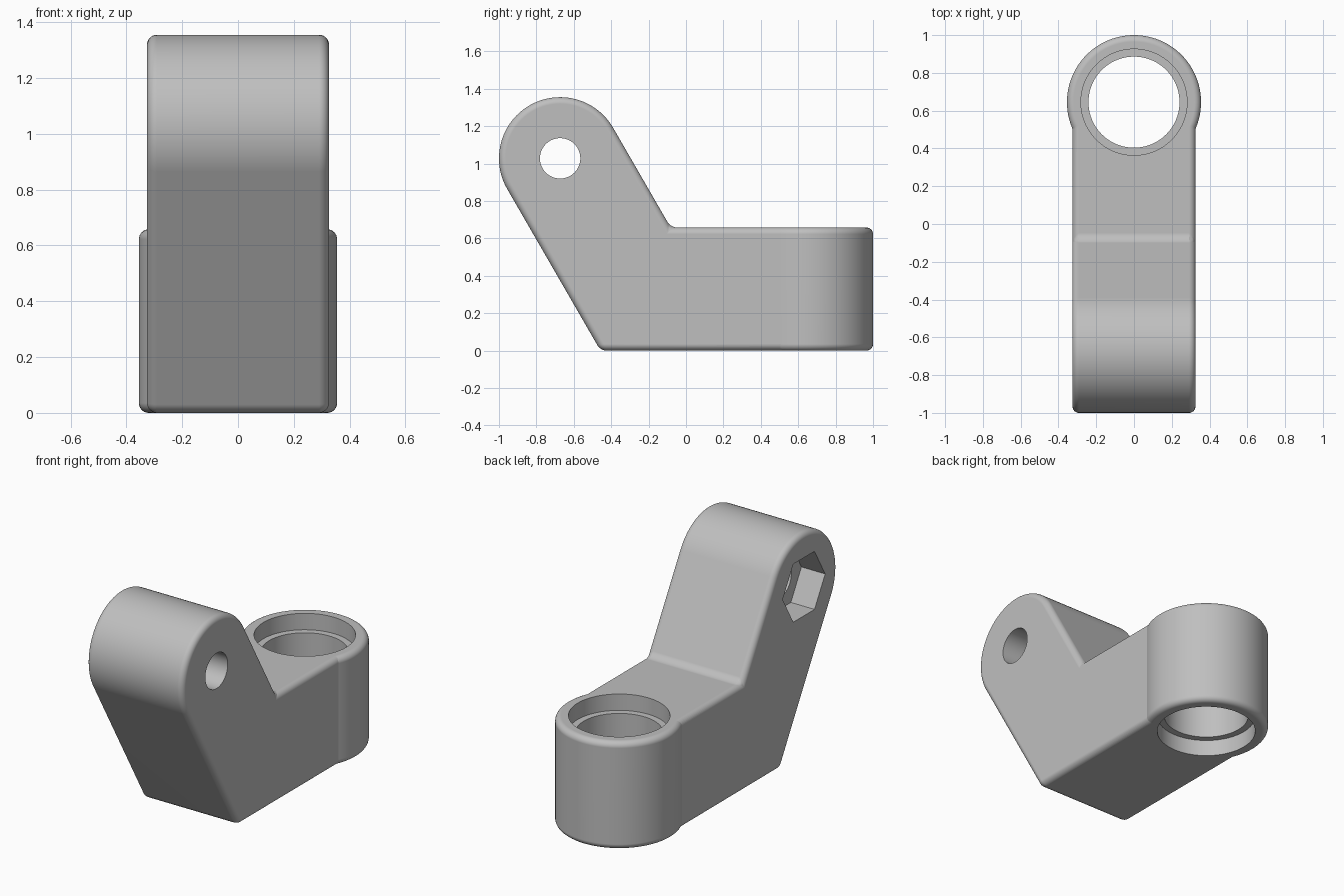
import bpy, bmesh
from math import sin, cos, tan, pi, radians

cube = bpy.data.objects.get("Cube")
if cube:
    bpy.data.objects.remove(cube, do_unlink=True)

# Single grey material
grey = bpy.data.materials.new("plain_grey")
grey.use_nodes = True
colour = (0.52, 0.52, 0.52, 1)
grey.diffuse_color = colour
grey.node_tree.nodes["Principled BSDF"].inputs["Base Color"].default_value = colour

HALF_W = 0.326                                # half width of the arm
HEIGHT = 0.658                                # height of the foot
PIVOT_Y, PIVOT_Z, PIVOT_R = -0.673, 1.028, 0.327
RING_Y, RING_R = 0.645, 0.355
EDGE = 0.035                                  # rounding of outer edges


def arc(cx, cy, r, start, end, n):
    """Points along an arc, both ends included."""
    angles = [radians(start + (end - start) * i / n) for i in range(n + 1)]
    return [(cx + r * cos(a), cy + r * sin(a)) for a in angles]


def circle(cx, cy, r, n=96):
    return arc(cx, cy, r, 0, 360, n)[:-1]


def prism(name, points, axis, low, high):
    """Extrude a closed outline along x or z."""
    bm = bmesh.new()

    def place(p, h):
        return (h, p[0], p[1]) if axis == "x" else (p[0], p[1], h)

    face = bm.faces.new([bm.verts.new(place(p, low)) for p in points])
    moved = bmesh.ops.extrude_face_region(bm, geom=[face])["geom"]
    step = (high - low, 0, 0) if axis == "x" else (0, 0, high - low)
    bmesh.ops.translate(bm, vec=step,
                        verts=[v for v in moved if isinstance(v, bmesh.types.BMVert)])
    bmesh.ops.recalc_face_normals(bm, faces=bm.faces)
    mesh = bpy.data.meshes.new(name)
    bm.to_mesh(mesh)
    bm.free()
    mesh.materials.append(grey)
    obj = bpy.data.objects.new(name, mesh)
    bpy.context.collection.objects.link(obj)
    return obj


def activate(obj):
    bpy.ops.object.select_all(action="DESELECT")
    obj.select_set(True)
    bpy.context.view_layer.objects.active = obj


def apply(obj, mod):
    activate(obj)
    bpy.ops.object.modifier_apply(modifier=mod.name)


def round_edges(obj):
    mod = obj.modifiers.new("rounding", "BEVEL")
    mod.width = EDGE
    mod.segments = 8
    mod.limit_method = "ANGLE"
    mod.angle_limit = radians(30)
    mod.use_clamp_overlap = False
    apply(obj, mod)


def combine(obj, other, operation):
    mod = obj.modifiers.new("combine", "BOOLEAN")
    mod.operation = operation
    mod.solver = "EXACT"
    mod.object = other
    apply(obj, mod)
    bpy.data.objects.remove(other, do_unlink=True)


# Angled arm and foot: tangent lines run down from the rounded head
head = arc(PIVOT_Y, PIVOT_Z, PIVOT_R, 30, 210, 48)
slope = tan(radians(60))
notch = (head[0][0] + (head[0][1] - HEIGHT) / slope, HEIGHT)
heel = (head[-1][0] + head[-1][1] / slope, 0)
outline = head + [heel, (RING_Y, 0), (RING_Y, HEIGHT), notch]
bracket = prism("angled_bracket", outline, "x", -HALF_W, HALF_W)
round_edges(bracket)

# Upright ring boss at the back
boss = prism("ring_boss", circle(0, RING_Y, RING_R), "z", 0, HEIGHT)
round_edges(boss)
combine(bracket, boss, "UNION")

# Vertical bore, with a wider recess at the top and the bottom
cutters = [
    prism("bore", circle(0, RING_Y, 0.241), "z", -0.1, HEIGHT + 0.1),
    prism("top_recess", circle(0, RING_Y, 0.281), "z", HEIGHT - 0.1, HEIGHT + 0.1),
    prism("bottom_recess", circle(0, RING_Y, 0.281), "z", -0.1, 0.1),
    # Cross hole, with a hexagonal nut pocket on one side
    prism("cross_hole", circle(PIVOT_Y, PIVOT_Z, 0.108, 64), "x", -0.5, 0.5),
    prism("nut_pocket", circle(PIVOT_Y, PIVOT_Z, 0.205, 6), "x", -0.5, 0.16 - HALF_W),
]
for cutter in cutters:
    combine(bracket, cutter, "DIFFERENCE")

# Smooth curved faces, crisp flat ones
activate(bracket)
bpy.ops.object.shade_smooth_by_angle(angle=radians(18))
weighted = bracket.modifiers.new("flat_face_normals", "WEIGHTED_NORMAL")
weighted.keep_sharp = True
